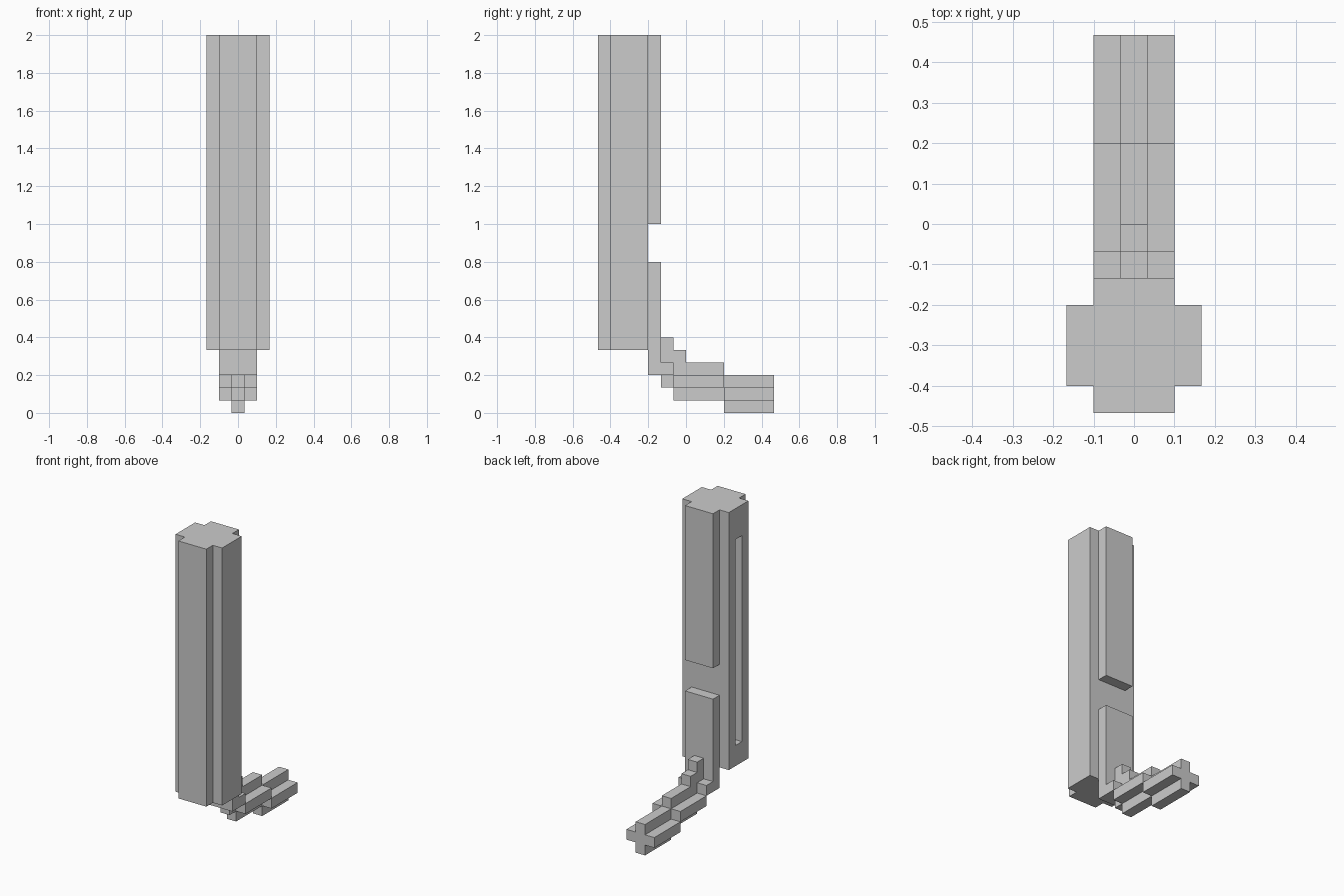
import bpy, bmesh

if "Cube" in bpy.data.objects:
    bpy.data.objects.remove(bpy.data.objects["Cube"])

U = 2 / 30  # block size: the model is 30 blocks tall


def prism(name, profile, to3d, start, end):
    """Extrude a closed 2D profile (in blocks) from start to end."""
    bm = bmesh.new()
    face = bm.faces.new([bm.verts.new(to3d(a, b, start)) for a, b in profile])
    ext = bmesh.ops.extrude_face_region(bm, geom=[face], use_keep_orig=True)
    step = [q - p for p, q in zip(to3d(0, 0, start), to3d(0, 0, end))]
    bmesh.ops.translate(bm, vec=step,
                        verts=[g for g in ext["geom"] if isinstance(g, bmesh.types.BMVert)])
    bmesh.ops.recalc_face_normals(bm, faces=bm.faces)
    mesh = bpy.data.meshes.new(name)
    bm.to_mesh(mesh)
    bm.free()
    obj = bpy.data.objects.new(name, mesh)
    bpy.context.collection.objects.link(obj)
    return obj


def upright(a, b, c):      # profile in x-y, extruded along z
    return (a * U, b * U, c * U)


def lengthwise(a, b, c):   # profile in x-z, extruded along y
    return (a * U, c * U, b * U)


def plus(core, arm, lo, arm_lo, arm_hi, hi):
    """Mirrored cross profile: core and arm are half widths."""
    half = [(core, lo), (core, arm_lo), (arm, arm_lo),
            (arm, arm_hi), (core, arm_hi), (core, hi)]
    return half + [(-x, y) for x, y in reversed(half)]


def rect(x0, x1, y0, y1):
    return [(x0, y0), (x1, y0), (x1, y1), (x0, y1)]


def cut(obj, cutter):
    cutter.hide_render = True
    mod = obj.modifiers.new("cut", 'BOOLEAN')
    mod.operation, mod.solver, mod.object = 'DIFFERENCE', 'EXACT', cutter
    bpy.context.view_layer.objects.active = obj
    bpy.ops.object.modifier_apply(modifier=mod.name)
    bpy.data.objects.remove(cutter)


# Main column, with a break in its rear rib and a slot in its left side
column = prism("column", plus(1.5, 2.5, -7, -6, -3, -2), upright, 5, 30)
cut(column, prism("rib_gap", rect(-3, 3, -3, -1), upright, 12, 15))
cut(column, prism("side_slot", rect(-4, -1.5, -5, -4), upright, 7, 27))

# Rear rib continuing below the column
prism("rib_end", rect(-1.5, 1.5, -3, -2), upright, 3, 5)

# Stepped connection and tail, each a cross section running along y
prism("joint", plus(0.5, 1.5, 2, 3, 4, 6), lengthwise, -2, -1)
prism("joint_step", rect(-0.5, 0.5, -1, 0), upright, 4, 5)
prism("tail_middle", plus(0.5, 1.5, 1, 2, 3, 4), lengthwise, -1, 3)
prism("tail_tip", plus(0.5, 1.5, 0, 1, 2, 3), lengthwise, 3, 7)
